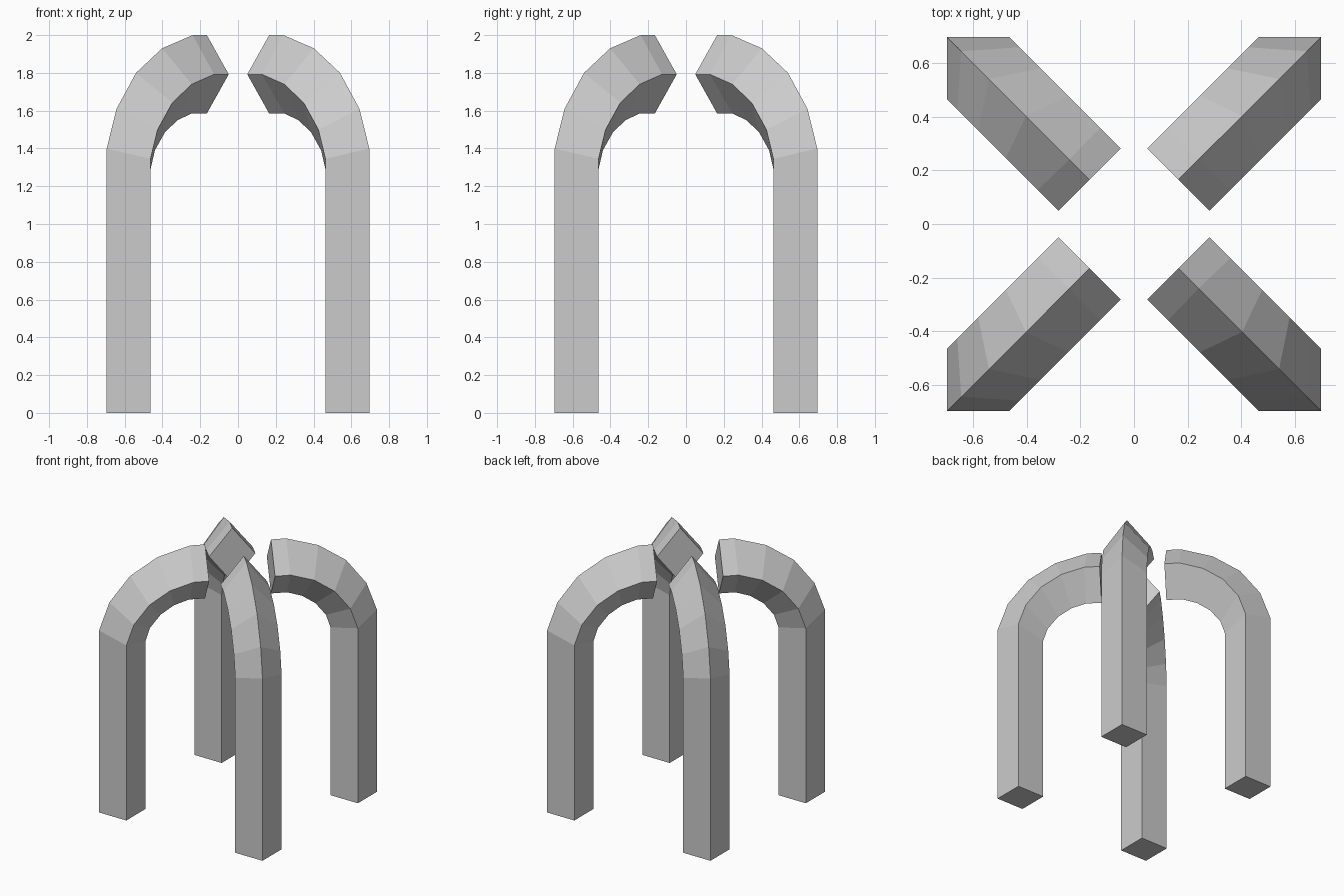
import bpy, bmesh

if "Cube" in bpy.data.objects:
    bpy.data.objects.remove(bpy.data.objects["Cube"])

HALF = 0.116  # half side of the square column

# Rings along one rib: outer ridge (d, z) and inner ridge (d, z),
# where d is the distance along both x and y (the rib runs diagonally)
RINGS = [
    ((0.695, 0.00), (0.463, 0.00)),
    ((0.695, 1.40), (0.463, 1.29)),
    ((0.643, 1.61), (0.440, 1.39)),
    ((0.540, 1.80), (0.387, 1.485)),
    ((0.402, 1.93), (0.320, 1.55)),
    ((0.240, 2.00), (0.245, 1.585)),
    ((0.165, 2.00), (0.165, 1.585)),
]


def rib(name, sx, sy):
    bm = bmesh.new()
    loops = []
    for (do, zo), (di, zi) in RINGS:
        m, z = (do + di) / 2, (zo + zi) / 2
        pts = [(do, do, zo), (m - HALF, m + HALF, z),
               (di, di, zi), (m + HALF, m - HALF, z)]
        loops.append([bm.verts.new((x * sx, y * sy, h)) for x, y, h in pts])
    # Side walls, then the foot and tip caps
    for a, b in zip(loops, loops[1:]):
        for i in range(4):
            j = (i + 1) % 4
            bm.faces.new((a[i], a[j], b[j], b[i]))
    bm.faces.new(loops[0])
    bm.faces.new(loops[-1])
    bmesh.ops.recalc_face_normals(bm, faces=bm.faces)
    mesh = bpy.data.meshes.new(name)
    bm.to_mesh(mesh)
    bm.free()
    bpy.context.collection.objects.link(bpy.data.objects.new(name, mesh))


# Four mirrored ribs, one per corner
for side, sx in (("left", -1), ("right", 1)):
    for end, sy in (("front", -1), ("back", 1)):
        rib(f"{end}_{side}_arch_rib", sx, sy)
